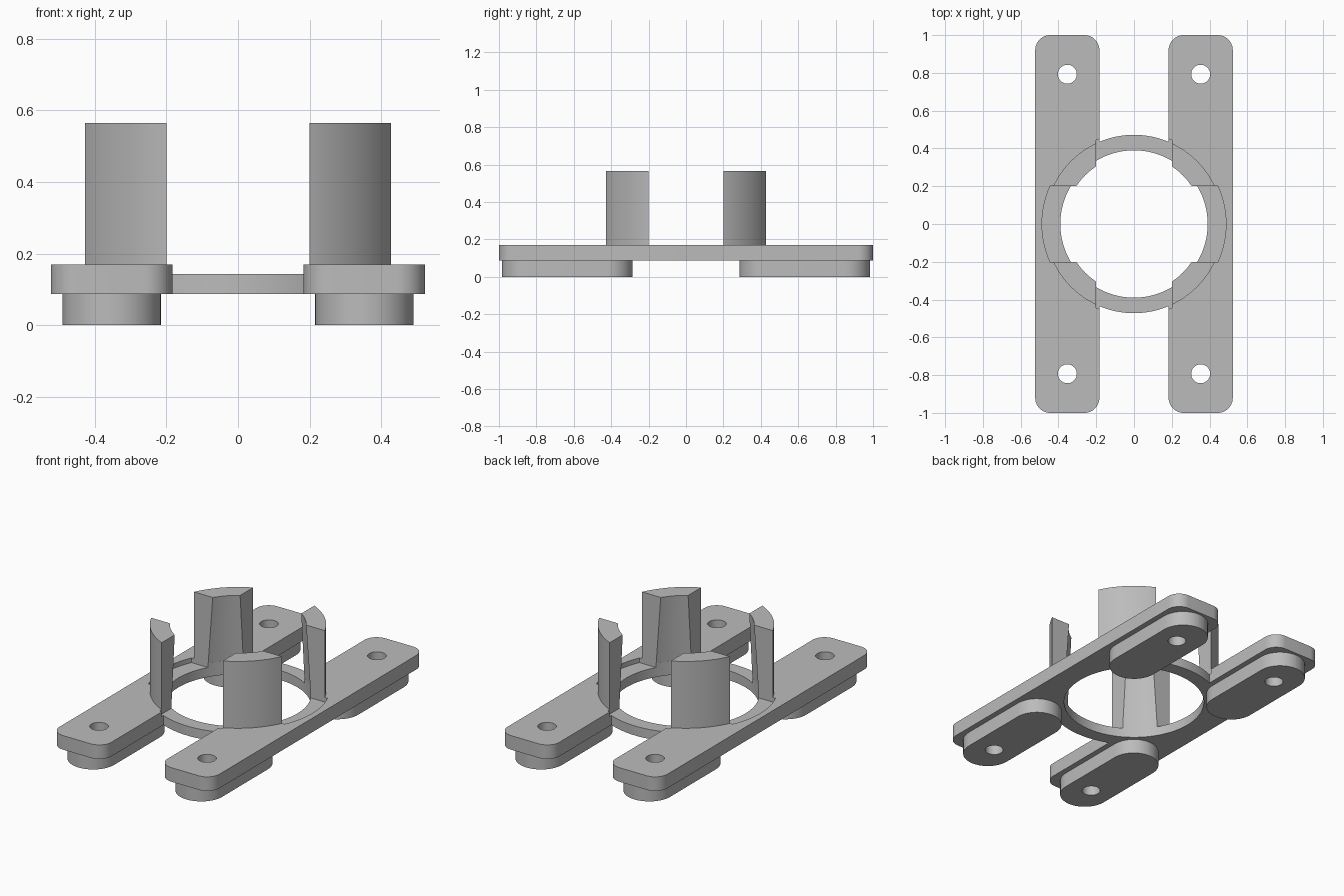
import bpy, bmesh
from math import pi, sin, cos, asin, acos

cube = bpy.data.objects.get("Cube")
if cube:
    bpy.data.objects.remove(cube, do_unlink=True)

GREY = bpy.data.materials.new("plain grey")
GREY.use_nodes = True
GREY.diffuse_color = (0.5, 0.5, 0.5, 1)
GREY.node_tree.nodes["Principled BSDF"].inputs["Base Color"].default_value = (0.5, 0.5, 0.5, 1)

# Main dimensions
BASE, FLOOR, DECK, TOP = 0.087, 0.143, 0.17, 0.565
BORE, RING, RECESS, LIP = 0.39, 0.472, 0.487, 0.365
RAIL_X, RAIL_W, SLOT = 0.353, 0.34, 0.2
HOLE_Y, HOLE_R = 0.793, 0.05


def arc(r, a0, a1, n=24, cx=0, cy=0):
    return [(cx + r * cos(a0 + (a1 - a0) * i / n), cy + r * sin(a0 + (a1 - a0) * i / n))
            for i in range(n + 1)]


def circle(r, n=96, cx=0, cy=0):
    return arc(r, 0, 2 * pi, n, cx, cy)[:-1]


def rounded_rect(cx, cy, w, h, r, n=12):
    pts = []
    for i, (sx, sy) in enumerate([(1, 1), (-1, 1), (-1, -1), (1, -1)]):
        pts += arc(r, i * pi / 2, (i + 1) * pi / 2, n,
                   cx + sx * (w / 2 - r), cy + sy * (h / 2 - r))
    return pts


def turn(pts, a):
    return [(x * cos(a) - y * sin(a), x * sin(a) + y * cos(a)) for x, y in pts]


def prism(name, low, z0, z1, high=None):
    """Solid between a bottom outline and a matching top outline."""
    bm = bmesh.new()
    a = [bm.verts.new((x, y, z0)) for x, y in low]
    b = [bm.verts.new((x, y, z1)) for x, y in (high or low)]
    bm.faces.new(a[::-1])
    bm.faces.new(b)
    for i in range(len(a)):
        j = (i + 1) % len(a)
        bm.faces.new((a[i], a[j], b[j], b[i]))
    bmesh.ops.remove_doubles(bm, verts=bm.verts, dist=1e-5)
    bmesh.ops.recalc_face_normals(bm, faces=bm.faces)
    mesh = bpy.data.meshes.new(name)
    bm.to_mesh(mesh)
    bm.free()
    mesh.materials.append(GREY)
    ob = bpy.data.objects.new(name, mesh)
    bpy.context.collection.objects.link(ob)
    return ob


def cut(ob, cutters):
    for c in cutters:
        m = ob.modifiers.new("cut", "BOOLEAN")
        m.operation, m.solver, m.object = "DIFFERENCE", "EXACT", c
    dg = bpy.context.evaluated_depsgraph_get()
    mesh = bpy.data.meshes.new_from_object(ob.evaluated_get(dg))
    ob.modifiers.clear()
    ob.data = mesh
    for c in cutters:
        bpy.data.objects.remove(c, do_unlink=True)


parts = []
half = asin(SLOT / RECESS)
slot = arc(RECESS, -half, half) + [(0, SLOT), (0, -SLOT)]

for side, sx in (("left", 1), ("right", -1)):
    # Long rail with bore, slot recesses and bolt holes
    rail = prism(side + "_rail", rounded_rect(sx * RAIL_X, 0, RAIL_W, 2, 0.08), BASE, DECK)
    cutters = [prism("bore_cutter", circle(BORE), -0.1, 0.4)]
    for q in (0 if sx > 0 else 2, 1, 3):
        cutters.append(prism("slot_cutter", turn(slot, q * pi / 2), FLOOR, 0.4))
    for sy in (1, -1):
        cutters.append(prism("hole_cutter", circle(HOLE_R, 40, sx * RAIL_X, sy * HOLE_Y), -0.1, 0.4))
    cut(rail, cutters)
    parts.append(rail)

    # Rounded foot pads under the rail ends
    for end, sy in (("back", 1), ("front", -1)):
        pad = prism(f"{end}_{side}_pad",
                    rounded_rect(sx * RAIL_X, sy * 0.635, 0.275, 0.7, 0.1374), 0, BASE)
        cut(pad, [prism("hole_cutter", circle(HOLE_R, 40, sx * RAIL_X, sy * HOLE_Y), -0.1, 0.4)])
        parts.append(pad)

# Ring bridges joining the two rails
edge = RAIL_X - RAIL_W / 2
for end, a in (("back", 0), ("front", pi)):
    outline = (arc(RING, acos(edge / RING), pi - acos(edge / RING))
               + arc(BORE, pi - acos(edge / BORE), acos(edge / BORE)))
    parts.append(prism(end + "_bridge", turn(outline, a), BASE, FLOOR))


# Four upright posts, thicker toward the top
def post_outline(inner):
    o, i = asin(SLOT / RING), asin(SLOT / inner)
    return arc(RING, o, pi / 2 - o) + arc(inner, pi / 2 - i, i)


for k, name in enumerate(("back_left", "back_right", "front_right", "front_left")):
    parts.append(prism(name + "_post", turn(post_outline(BORE), k * pi / 2), DECK, TOP,
                       turn(post_outline(LIP), k * pi / 2)))

# Smooth curved walls, keep edges sharp
bpy.ops.object.select_all(action="DESELECT")
for ob in parts:
    ob.select_set(True)
bpy.context.view_layer.objects.active = parts[0]
bpy.ops.object.shade_smooth_by_angle(angle=pi / 6)
